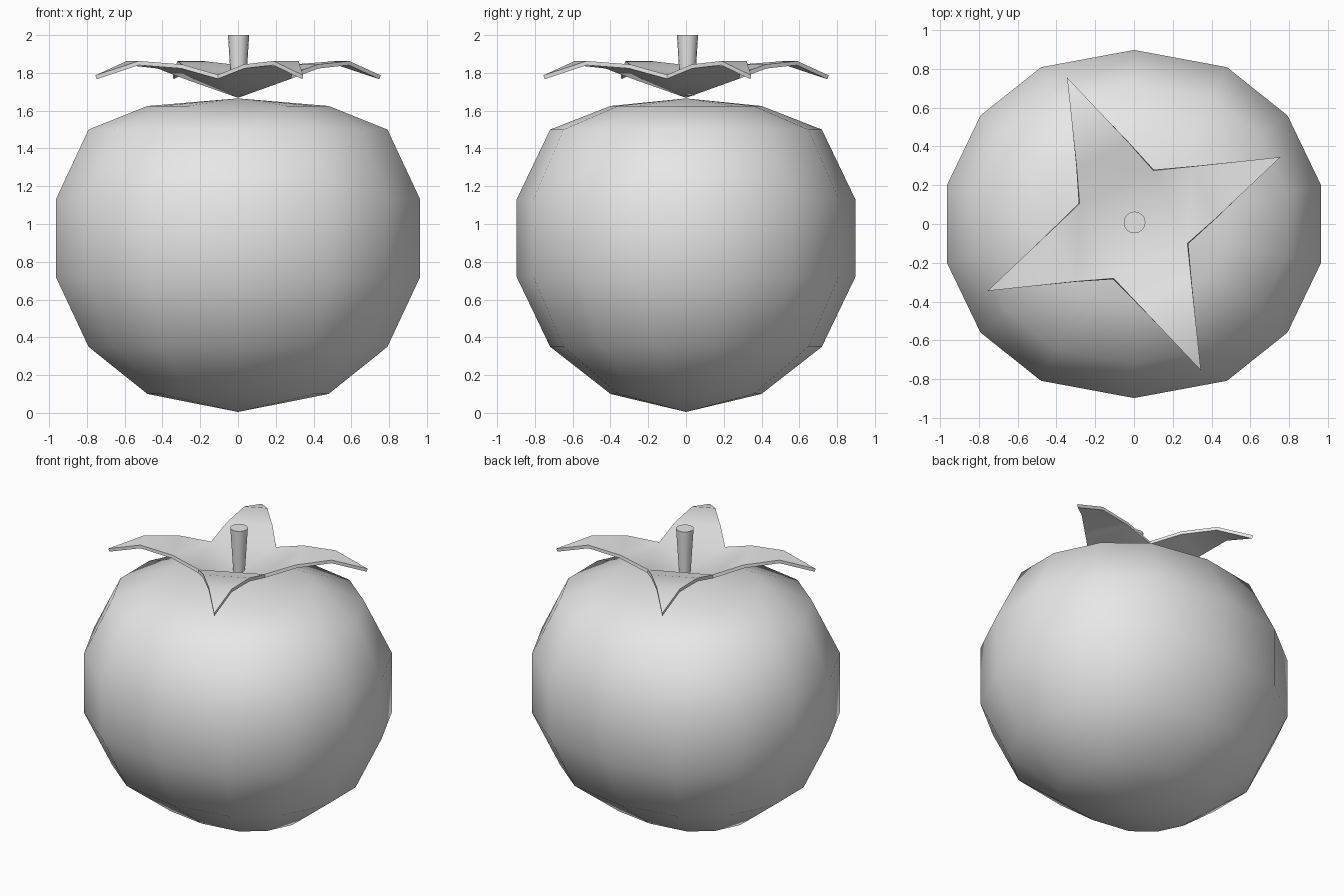
import bpy, bmesh, math
from mathutils import Vector, Matrix

old = bpy.data.objects.get("Cube")
if old:
    bpy.data.objects.remove(old, do_unlink=True)

grey = bpy.data.materials.new("plain_grey")
grey.use_nodes = True
colour = (0.8, 0.8, 0.8, 1)
grey.diffuse_color = colour
grey.node_tree.nodes["Principled BSDF"].inputs["Base Color"].default_value = colour


def finish(name, bm, angle):
    bmesh.ops.recalc_face_normals(bm, faces=bm.faces)
    mesh = bpy.data.meshes.new(name)
    bm.to_mesh(mesh)
    bm.free()
    mesh.materials.append(grey)
    ob = bpy.data.objects.new(name, mesh)
    bpy.context.collection.objects.link(ob)
    bpy.ops.object.select_all(action='DESELECT')
    ob.select_set(True)
    bpy.context.view_layer.objects.active = ob
    bpy.ops.object.shade_smooth_by_angle(angle=math.radians(angle))
    return ob


# Fruit: a 14-sided sphere, widened sideways and pressed flat at the top
SIDES, RINGS, R, WIDEN = 14, 7, 0.92, 0.09
heights = [1.665, 1.625, 1.5, 1.13, 0.72, 0.35, 0.1, 0.005]
bm = bmesh.new()
rings = []
for i in range(1, RINGS):
    r = R * math.sin(math.pi * i / RINGS)
    ring = []
    for k in range(SIDES):
        a = 2 * math.pi * k / SIDES
        x, y = r * math.sin(a), r * math.cos(a)
        if abs(x) > 0.001:
            x += math.copysign(WIDEN, x)
        ring.append(bm.verts.new((x, y, heights[i])))
    rings.append(ring)
top = bm.verts.new((0, 0, heights[0]))
bottom = bm.verts.new((0, 0, heights[-1]))
for k in range(SIDES):
    n = (k + 1) % SIDES
    for a, b in zip(rings, rings[1:]):
        bm.faces.new((a[k], b[k], b[n], a[n]))
    bm.faces.new((top, rings[0][k], rings[0][n]))
    bm.faces.new((bottom, rings[-1][n], rings[-1][k]))
finish("fruit_body", bm, 80)

# Leaf crown: four arched pointed leaves around a sunken centre
bm = bmesh.new()
tip = Vector((0.755, 0.345, 1.787))
notches = [Vector((0.28, -0.105, 1.79)), Vector((0.1, 0.275, 1.79))]
rows = [(0.3, 1.845), (0.65, 1.863)]
for q in range(4):
    turn = Matrix.Rotation(math.radians(90 * q), 3, 'Z')

    def vert(p):
        return bm.verts.new(turn @ p)

    strip = [[vert(n) for n in notches]]
    for t, z in rows:
        pts = [n.lerp(tip, t) for n in notches]
        strip.append([vert(Vector((p.x, p.y, z))) for p in pts])
    bm.faces.new((vert(Vector((0, 0, 1.69))), *strip[0]))
    for (a, b), (c, d) in zip(strip, strip[1:]):
        bm.faces.new((a, c, d, b))
    bm.faces.new((*strip[-1], vert(tip)))
bmesh.ops.remove_doubles(bm, verts=bm.verts, dist=0.01)
bmesh.ops.recalc_face_normals(bm, faces=bm.faces)
bm.normal_update()
# Thicken downward: rim walls join the upper skin to a lowered copy
shell = bmesh.ops.duplicate(bm, geom=bm.verts[:] + bm.edges[:] + bm.faces[:])
pairs = shell["vert_map"]
upper = [e for e in bm.edges if e.is_boundary and e not in shell["geom"]]
copies = [v for v in shell["geom"] if isinstance(v, bmesh.types.BMVert)]
walls = [(a, b, pairs[b], pairs[a]) for a, b in (e.verts for e in upper)]
for v in copies:
    v.co -= v.normal * math.copysign(0.022, v.normal.z)
done = set()
for w in walls:
    key = frozenset(w)
    if key not in done:
        done.add(key)
        bm.faces.new(w)
finish("leaf_crown", bm, 50)

# Stem: a short stalk that widens toward its flat top
bm = bmesh.new()
bmesh.ops.create_cone(bm, cap_ends=True, segments=16, radius1=0.036, radius2=0.056,
                      depth=0.32, matrix=Matrix.Translation((0.003, 0.008, 1.84)))
finish("stem", bm, 40)
